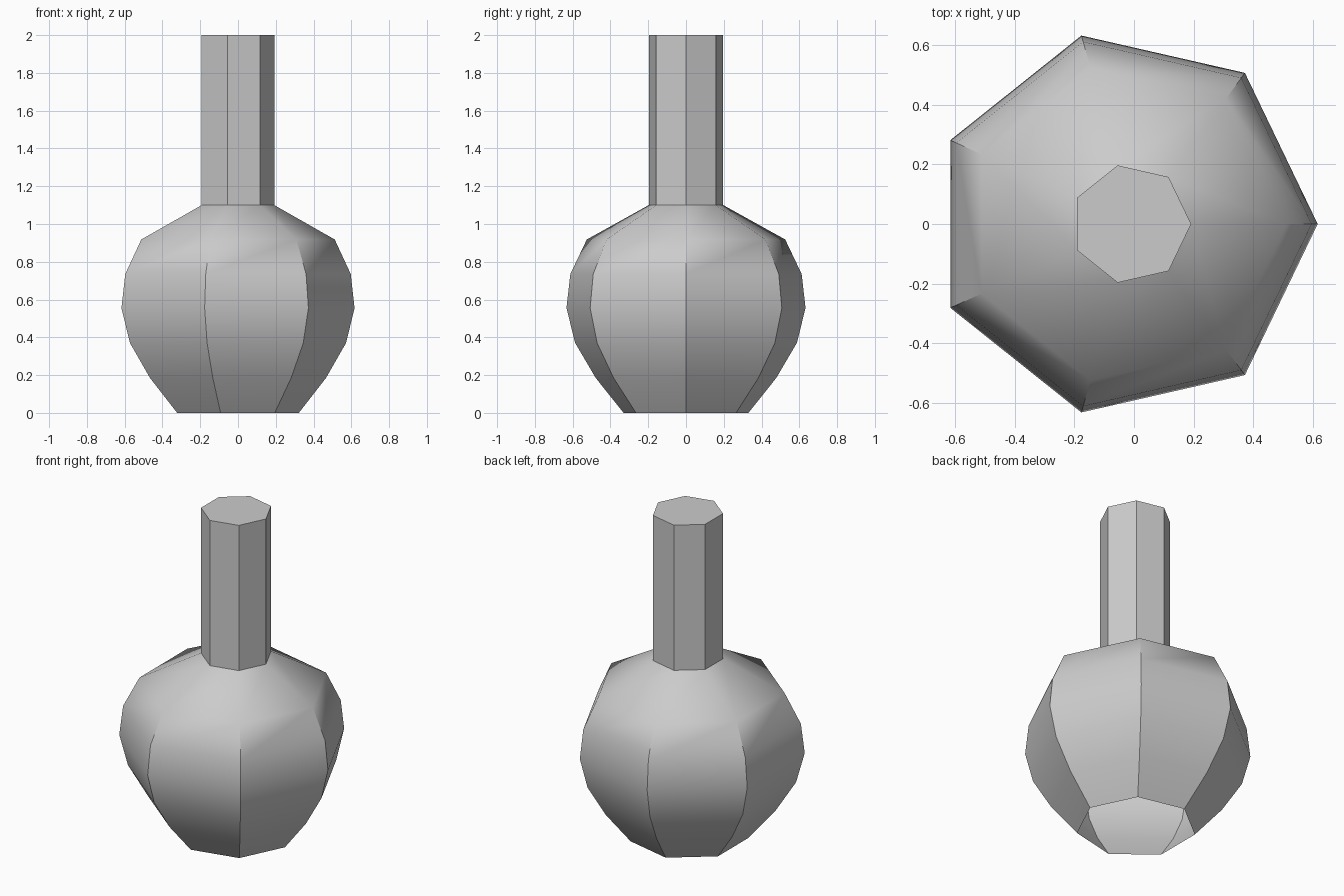
import bpy, bmesh
from math import cos, sin, pi, radians

if "Cube" in bpy.data.objects:
    bpy.data.objects.remove(bpy.data.objects["Cube"])

SIDES = 7
# (radius scale as half-width in x, height) from the open foot to the neck top
PROFILE = [(0.322, 0), (0.466, 0.185), (0.572, 0.37), (0.617, 0.555),
           (0.597, 0.735), (0.512, 0.918), (0.192, 1.1), (0.192, 2.0)]


def ring(bm, half_width, z):
    # regular heptagon, shifted so its bounding box is centred on x = 0
    r = 2 * half_width / (1 + cos(pi / SIDES))
    shift = half_width - r
    return [bm.verts.new((r * cos(2 * pi * i / SIDES) + shift,
                          r * sin(2 * pi * i / SIDES), z)) for i in range(SIDES)]


# bottle: stacked rings, capped neck, open underside
bm = bmesh.new()
rings = [ring(bm, w, z) for w, z in PROFILE]
for low, high in zip(rings, rings[1:]):
    for i in range(SIDES):
        j = (i + 1) % SIDES
        bm.faces.new((low[i], low[j], high[j], high[i]))
bm.faces.new(rings[-1])
mesh = bpy.data.meshes.new("bottle")
bm.to_mesh(mesh)
bm.free()
bottle = bpy.data.objects.new("bottle", mesh)
bpy.context.collection.objects.link(bottle)

# smooth along the belly, sharp at the long ribs and neck
bpy.context.view_layer.objects.active = bottle
bottle.select_set(True)
bpy.ops.object.shade_smooth_by_angle(angle=radians(37))
